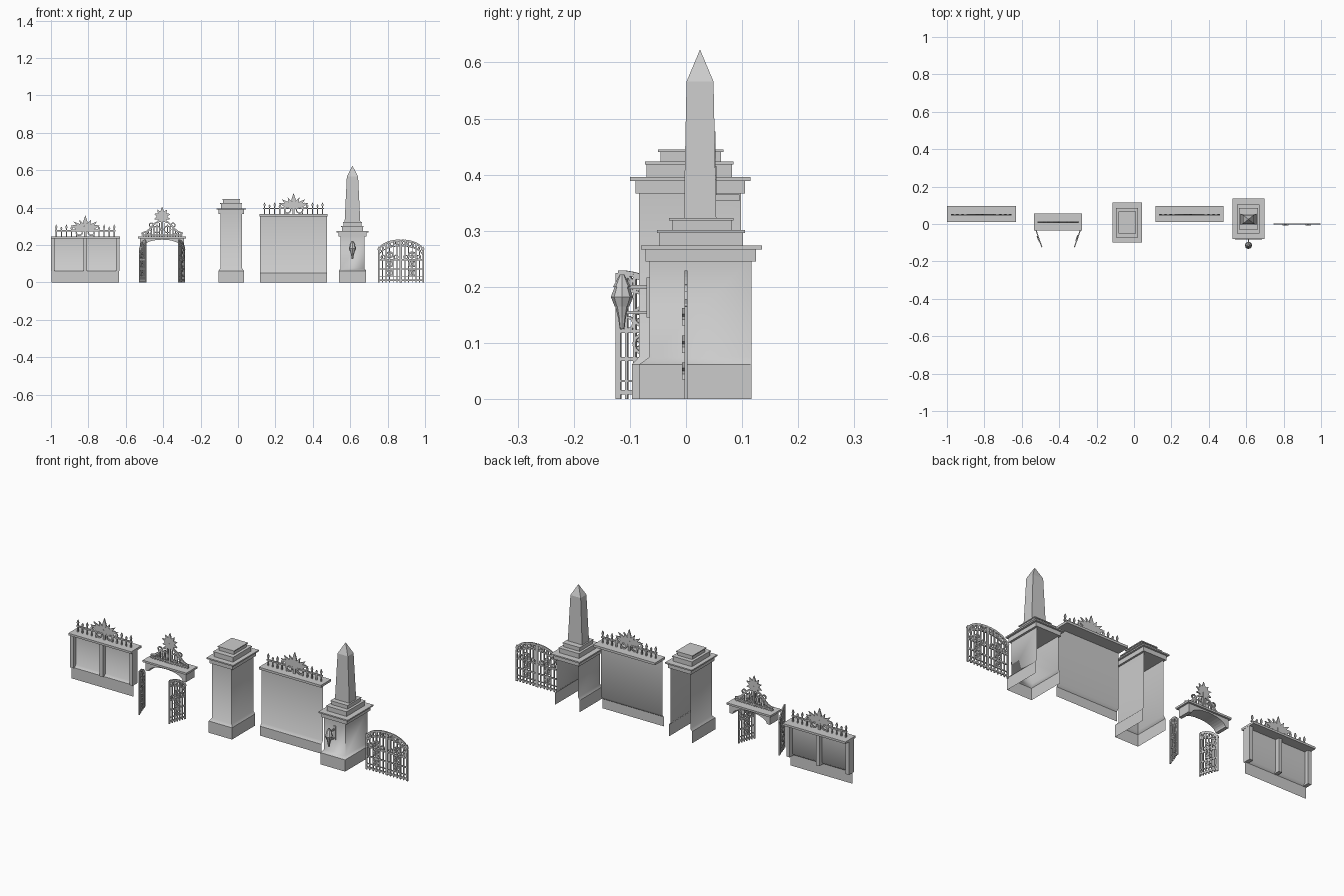
import bpy, bmesh, math
from mathutils import Matrix

cube = bpy.data.objects.get("Cube")
if cube:
    bpy.data.objects.remove(cube)

stone = bpy.data.materials.new("grey stone")
stone.use_nodes = True
stone.diffuse_color = (0.6, 0.6, 0.6, 1)
stone.node_tree.nodes["Principled BSDF"].inputs["Base Color"].default_value = (0.6, 0.6, 0.6, 1)


def finish(name, bm, matrix=None, smooth=False):
    if matrix:
        bm.transform(matrix)
    if not smooth:
        bmesh.ops.recalc_face_normals(bm, faces=bm.faces)
    mesh = bpy.data.meshes.new(name)
    bm.to_mesh(mesh)
    bm.free()
    mesh.materials.append(stone)
    ob = bpy.data.objects.new(name, mesh)
    bpy.context.scene.collection.objects.link(ob)
    if smooth:
        bpy.ops.object.select_all(action='DESELECT')
        ob.select_set(True)
        bpy.context.view_layer.objects.active = ob
        bpy.ops.object.shade_smooth_by_angle(angle=math.radians(65))
    return ob


def plate(bm, pts, y0, y1):
    """Polygon in x-z, extruded along y."""
    a = [bm.verts.new((x, y0, z)) for x, z in pts]
    b = [bm.verts.new((x, y1, z)) for x, z in pts]
    bm.faces.new(a)
    bm.faces.new(b[::-1])
    for i in range(len(pts)):
        j = (i + 1) % len(pts)
        bm.faces.new((a[j], a[i], b[i], b[j]))


def box(bm, x0, x1, y0, y1, z0, z1):
    plate(bm, [(x0, z0), (x1, z0), (x1, z1), (x0, z1)], y0, y1)


def ribbon(bm, pts, w, y=0, t=0.006):
    """Flat iron strip following a path in x-z."""
    for (x0, z0), (x1, z1) in zip(pts, pts[1:]):
        d = math.hypot(x1 - x0, z1 - z0) or 1
        nx, nz = (z0 - z1) / d * w / 2, (x1 - x0) / d * w / 2
        plate(bm, [(x0 - nx, z0 - nz), (x1 - nx, z1 - nz),
                   (x1 + nx, z1 + nz), (x0 + nx, z0 + nz)], y - t / 2, y + t / 2)


def arc(cx, cz, r, a0=0, a1=360, n=12, rz=None):
    rz = rz or r
    angles = [math.radians(a0 + (a1 - a0) * i / n) for i in range(n + 1)]
    return [(cx + r * math.cos(a), cz + rz * math.sin(a)) for a in angles]


def frond(bm, x, z, angle, length, width, y=0, t=0.006):
    """Pointed leaf growing from a point."""
    a = math.radians(angle)
    c, s = math.cos(a), math.sin(a)
    shape = [(0, 0), (0.55, -0.5), (1, 0), (0.55, 0.5)]
    plate(bm, [(x + c * u * length - s * v * width, z + s * u * length + c * v * width)
               for u, v in shape], y - t / 2, y + t / 2)


def shell(name, rings, back):
    """Front and side walls open at the back; each ring is x0, x1, front y, z."""
    bm = bmesh.new()
    rows = []
    for x0, x1, y, z in rings:
        pts = [(x0, y), (x1, y)]
        if back is not None:
            pts = [(x0, back)] + pts + [(x1, back)]
        rows.append([bm.verts.new((px, py, z)) for px, py in pts])
    for a, b in zip(rows, rows[1:]):
        for i in range(len(a) - 1):
            bm.faces.new((a[i], a[i + 1], b[i + 1], b[i]))
    return finish(name, bm, smooth=True)


def stack(name, tiers):
    bm = bmesh.new()
    for t in tiers:
        box(bm, *t)
    return finish(name, bm)


# Square pillar with stepped cap
shell("pillar_plinth", [(-0.104, 0.032, -0.096, 0), (-0.104, 0.032, -0.096, 0.062)], 0.098)
shell("pillar_shaft", [(-0.104, 0.032, -0.096, 0.062), (-0.094, 0.022, -0.084, 0.075),
                       (-0.094, 0.022, -0.084, 0.37)], 0.098)
stack("pillar_cap", [
    (-0.104, 0.032, -0.09, 0.105, 0.366, 0.389), (-0.114, 0.042, -0.1, 0.115, 0.389, 0.396),
    (-0.092, 0.019, -0.07, 0.082, 0.396, 0.418), (-0.095, 0.022, -0.073, 0.085, 0.418, 0.423),
    (-0.08, 0.007, -0.045, 0.062, 0.423, 0.44), (-0.084, 0.011, -0.05, 0.067, 0.44, 0.445)])

# Obelisk pillar
shell("obelisk_plinth", [(0.54, 0.685, -0.083, 0), (0.54, 0.685, -0.083, 0.062)], 0.117)
shell("obelisk_shaft", [(0.54, 0.685, -0.083, 0.062), (0.549, 0.676, -0.065, 0.075),
                        (0.549, 0.676, -0.065, 0.25)], 0.117)
stack("obelisk_cap", [
    (0.538, 0.687, -0.072, 0.125, 0.245, 0.267), (0.527, 0.698, -0.08, 0.135, 0.267, 0.274),
    (0.555, 0.669, -0.048, 0.102, 0.274, 0.296), (0.552, 0.672, -0.052, 0.105, 0.296, 0.301),
    (0.565, 0.659, -0.025, 0.082, 0.301, 0.318), (0.562, 0.662, -0.03, 0.085, 0.318, 0.323)])
bm = bmesh.new()
levels = []
for hx, hy, z in [(0.042, 0.029, 0.32), (0.03, 0.024, 0.566)]:
    levels.append([bm.verts.new((0.612 + sx * hx, 0.025 + sy * hy, z))
                   for sx, sy in [(-1, -1), (1, -1), (1, 1), (-1, 1)]])
tip = bm.verts.new((0.612, 0.025, 0.623))
for i in range(4):
    j = (i + 1) % 4
    bm.faces.new((levels[0][i], levels[0][j], levels[1][j], levels[1][i]))
    bm.faces.new((levels[1][i], levels[1][j], tip))
finish("obelisk", bm)

# Lantern on a wall bracket
bm = bmesh.new()
for r0, r1, z0, z1 in [(0.004, 0.007, 0.125, 0.145), (0.007, 0.012, 0.145, 0.165), (0.013, 0.02, 0.165, 0.182),
                       (0.02, 0.013, 0.182, 0.2), (0.016, 0.004, 0.2, 0.222)]:
    bmesh.ops.create_cone(bm, cap_ends=True, segments=8, radius1=r0, radius2=r1, depth=z1 - z0,
                          matrix=Matrix.Translation((0.612, -0.114, (z0 + z1) / 2)))
box(bm, 0.609, 0.615, -0.114, -0.065, 0.196, 0.203)
box(bm, 0.609, 0.615, -0.11, -0.065, 0.152, 0.157)
box(bm, 0.604, 0.62, -0.07, -0.064, 0.145, 0.217)
finish("wall_lantern", bm)


def railing(name, cx, base, y):
    """Spiked rail with a leafy crest, standing on a coping."""
    bm = bmesh.new()
    box(bm, cx - 0.162, cx + 0.162, y - 0.004, y + 0.004, base + 0.026, base + 0.033)
    for s in (-1, 1):
        for i in range(5):
            x = cx + s * (0.155 - 0.027 * i)
            top = 0.05 if i % 2 else 0.062
            ribbon(bm, [(x, base), (x, base + 0.04)], 0.006, y)
            frond(bm, x, base + 0.032, 90, top - 0.03, 0.012, y)
        ribbon(bm, arc(cx + s * 0.032, base + 0.022, 0.017), 0.007, y)
        ribbon(bm, arc(cx + s * 0.058, base + 0.045, 0.013), 0.006, y)
        for a, r in [(20, 0.085), (38, 0.08), (62, 0.068)]:
            frond(bm, cx, base + 0.03, 90 - s * (90 - a), r, 0.02, y)
    frond(bm, cx, base + 0.035, 90, 0.077, 0.024, y)
    box(bm, cx - 0.006, cx + 0.006, y - 0.004, y + 0.004, base, base + 0.05)
    finish(name, bm)


# Low wall with posts
shell("low_wall_plinth", [(-0.998, -0.635, 0.032, 0), (-0.998, -0.635, 0.032, 0.06)], None)
shell("low_wall_panel", [(-0.998, -0.635, 0.032, 0.06), (-0.998, -0.635, 0.044, 0.072),
                         (-0.998, -0.635, 0.044, 0.236)], None)
bm = bmesh.new()
for x in (-0.99, -0.8165, -0.643):
    box(bm, x - 0.01, x + 0.01, 0.024, 0.066, 0.06, 0.236)
finish("low_wall_posts", bm)
stack("low_wall_coping", [(-1.0, -0.632, 0.01, 0.096, 0.235, 0.246)])
railing("low_wall_railing", -0.8165, 0.246, 0.05)

# High wall
shell("high_wall_plinth", [(0.117, 0.476, 0.018, 0), (0.117, 0.476, 0.018, 0.05)], None)
shell("high_wall_panel", [(0.117, 0.476, 0.018, 0.05), (0.117, 0.476, 0.03, 0.065),
                          (0.117, 0.476, 0.03, 0.355)], None)
stack("high_wall_coping", [(0.115, 0.478, 0.01, 0.095, 0.353, 0.365)])
railing("high_wall_railing", 0.297, 0.365, 0.05)

# Garden arch with pediment ornament
AX = -0.4055
stack("arch_slab", [(AX - 0.128, AX + 0.128, -0.035, 0.056, 0.235, 0.245)])
bm = bmesh.new()
soffit = arc(AX, 0.19, 0.1, 0, 180, 16, 0.038)
for (xa, za), (xb, zb) in zip(soffit, soffit[1:]):
    plate(bm, [(xa, za), (xa, 0.236), (xb, 0.236), (xb, zb)], -0.025, 0.046)
for s in (-1, 1):
    box(bm, AX + s * 0.1, AX + s * 0.118, -0.025, 0.046, 0.19, 0.236)
finish("arch_lintel", bm)
bm = bmesh.new()
Y = 0.01
box(bm, AX - 0.11, AX + 0.11, Y - 0.004, Y + 0.004, 0.25, 0.257)
for s in (-1, 1):
    for i in range(7):
        x = AX + s * (0.014 + 0.0145 * i)
        ribbon(bm, [(x, 0.245), (x, 0.318 - 0.009 * i)], 0.005, Y)
    ribbon(bm, [(AX + s * u, z) for u, z in [(0.11, 0.262), (0.075, 0.275), (0.055, 0.3),
                                           (0.03, 0.322), (0, 0.33)]], 0.008, Y)
    ribbon(bm, arc(AX + s * 0.058, 0.306, 0.011), 0.006, Y)
    ribbon(bm, arc(AX + s * 0.028, 0.283, 0.018), 0.006, Y)
    ribbon(bm, arc(AX + s * 0.07, 0.27, 0.012), 0.005, Y)
for k in range(9):
    a = 90 + (k - 4) * 36
    frond(bm, AX, 0.352, a, 0.053 if k == 4 else 0.046, 0.018, Y)
box(bm, AX - 0.005, AX + 0.005, Y - 0.004, Y + 0.004, 0.245, 0.35)
finish("arch_crest", bm)


def gate_leaf(name, hinge, angle, length, flip=1):
    """Iron leaf, hinge stile at zero, rising toward the meeting stile."""
    def top(u):
        return 0.165 + 0.06 * math.sqrt(max(0, 1 - (1 - u / length) ** 2))
    bm = bmesh.new()
    w = length
    us = [w * (1 - math.cos(math.pi * i / 20)) for i in range(11)]
    ribbon(bm, [(u, top(u)) for u in us], 0.009)
    ribbon(bm, [(u, top(u) - 0.03) for u in us], 0.005)
    for z, h in [(0.008, 0.008), (0.03, 0.004), (0.068, 0.007), (0.118, 0.006)]:
        box(bm, 0, w, -0.003, 0.003, z, z + h)
    for i in range(7):
        u = w * i / 6
        ribbon(bm, [(u, 0), (u, top(u))], 0.009 if i in (0, 6) else 0.005)
    for i in range(4):
        u = w * (i + 0.6) / 4.2
        ribbon(bm, arc(u, top(u) - 0.015, 0.011, n=8), 0.005)
    # Scrolls and leaf rosettes
    for z in (0.05, 0.098, 0.147):
        ribbon(bm, arc(w / 2, z, 0.017, n=10), 0.005)
        for k in range(4):
            frond(bm, w / 2, z, 45 + 90 * k, 0.022, 0.01, -0.004)
    for u in (w * 0.2, w * 0.8):
        ribbon(bm, arc(u, 0.135, 0.011, n=8), 0.005)
    frond(bm, 0, top(0) - 0.005, 90, 0.032, 0.014)
    m = Matrix.Translation(hinge) @ Matrix.Rotation(angle, 4, 'Z') @ Matrix.Scale(flip, 4, (1, 0, 0))
    finish(name, bm, m)


# Open leaves at the arch, and the closed pair
gate_leaf("arch_gate_right", (-0.524, -0.033, 0), math.atan2(-0.087, 0.03), 0.092)
gate_leaf("arch_gate_left", (-0.287, -0.033, 0), math.atan2(-0.087, -0.03), 0.092)
gate_leaf("closed_gate_right", (0.752, 0, 0), 0, 0.117)
gate_leaf("closed_gate_left", (0.99, 0, 0), 0, 0.117, -1)
